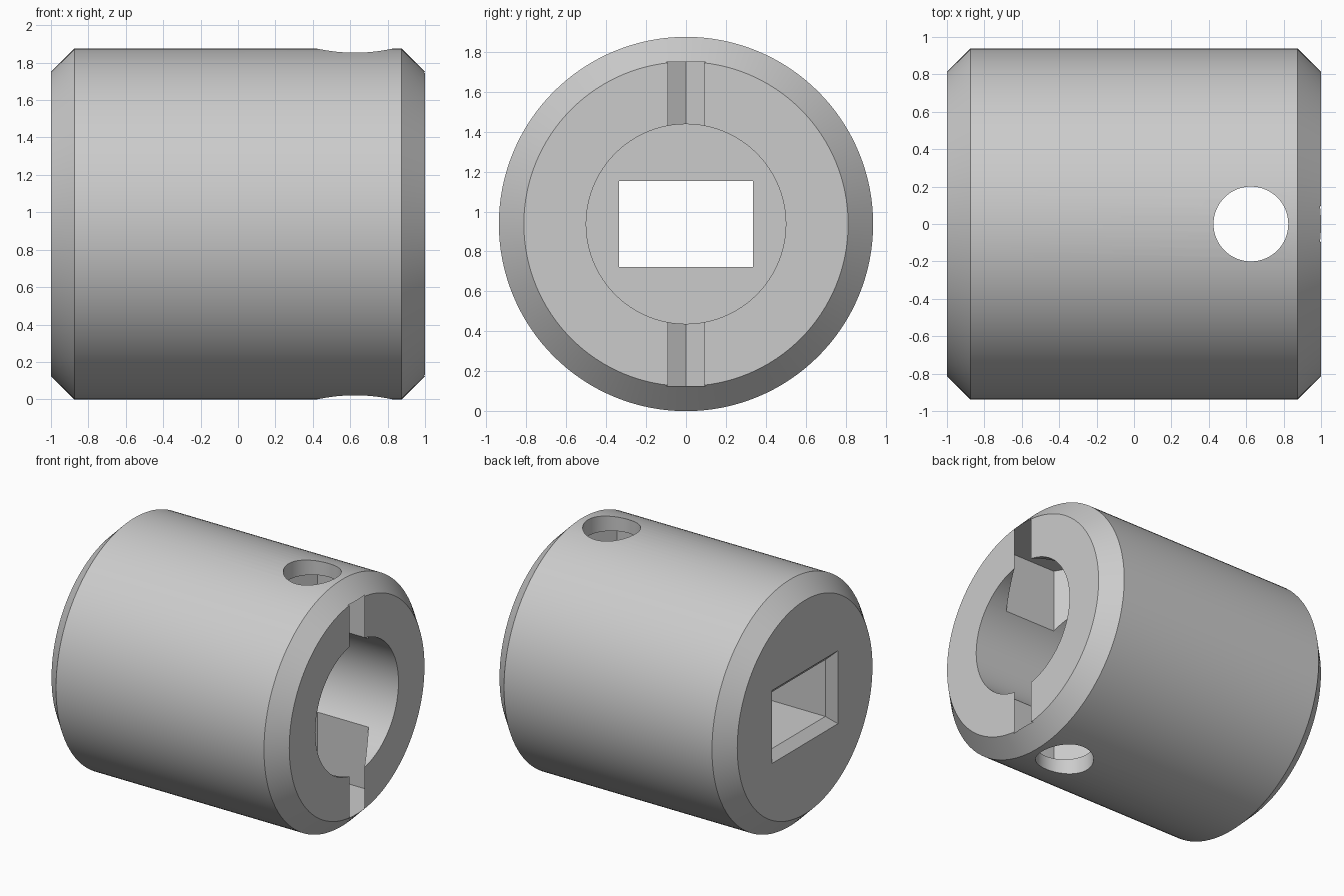
import bpy, bmesh
from math import sin, cos, tau
from mathutils import Vector

if "Cube" in bpy.data.objects:
    bpy.data.objects.remove(bpy.data.objects["Cube"], do_unlink=True)

R = 0.9375        # outer radius, also the height of the axis
CHAMFER = 0.125
NUT_X = 0.625     # position of the cross hole and nut pocket

steel = bpy.data.materials.new("plain_grey")
steel.use_nodes = True
GREY = (0.6, 0.6, 0.6, 1)
steel.diffuse_color = GREY
steel.node_tree.nodes["Principled BSDF"].inputs["Base Color"].default_value = GREY


def circle(r, n=128):
    return [(r * cos(tau * i / n), r * sin(tau * i / n)) for i in range(n)]


def rect(a, b):
    return [(a, b), (-a, b), (-a, -b), (a, -b)]


def loft(name, sections, place):
    """Closed solid through (outline, distance) sections."""
    bm = bmesh.new()
    rings = [[bm.verts.new(place(u, v, d)) for u, v in outline]
             for outline, d in sections]
    for a, b in zip(rings, rings[1:]):
        for i in range(len(a)):
            j = (i + 1) % len(a)
            bm.faces.new((a[i], a[j], b[j], b[i]))
    bm.faces.new(rings[0])
    bm.faces.new(rings[-1])
    bmesh.ops.recalc_face_normals(bm, faces=bm.faces)
    mesh = bpy.data.meshes.new(name)
    bm.to_mesh(mesh)
    bm.free()
    mesh.materials.append(steel)
    obj = bpy.data.objects.new(name, mesh)
    bpy.context.collection.objects.link(obj)
    return obj


def along_x(u, v, d):
    return Vector((d, u, v + R))


def along_z(u, v, d):
    return Vector((NUT_X + u, v, d + R))


# Chamfered round body
body = loft("coupling_body", [
    (circle(R - CHAMFER), -1), (circle(R), -1 + CHAMFER),
    (circle(R), 1 - CHAMFER), (circle(R - CHAMFER), 1)], along_x)

# Shaft bore, flared rectangular socket, nut pocket and cross hole
pocket = R - CHAMFER
cutters = [
    loft("bore_cutter", [(circle(0.5), 0), (circle(0.5), 1.2)], along_x),
    loft("socket_cutter", [
        (rect(0.46, 0.34), -1.0625), (rect(0.335, 0.215), -0.9375),
        (rect(0.335, 0.215), 0.1)], along_x),
    loft("nut_pocket_cutter", [
        (circle(0.427, 6), -pocket), (circle(0.427, 6), pocket)], along_z),
    loft("cross_hole_cutter", [(circle(0.2, 64), -1.2), (circle(0.2, 64), 1.2)], along_z),
]

bpy.ops.object.select_all(action="DESELECT")
body.select_set(True)
bpy.context.view_layer.objects.active = body
for cutter in cutters:
    cutter.hide_render = True
    mod = body.modifiers.new(cutter.name, "BOOLEAN")
    mod.operation = "DIFFERENCE"
    mod.solver = "EXACT"
    mod.object = cutter
    bpy.ops.object.modifier_apply(modifier=mod.name)
for cutter in cutters:
    bpy.data.objects.remove(cutter, do_unlink=True)

# Smooth the round walls and keep the machined edges crisp
bpy.ops.object.shade_smooth_by_angle(angle=0.5)
